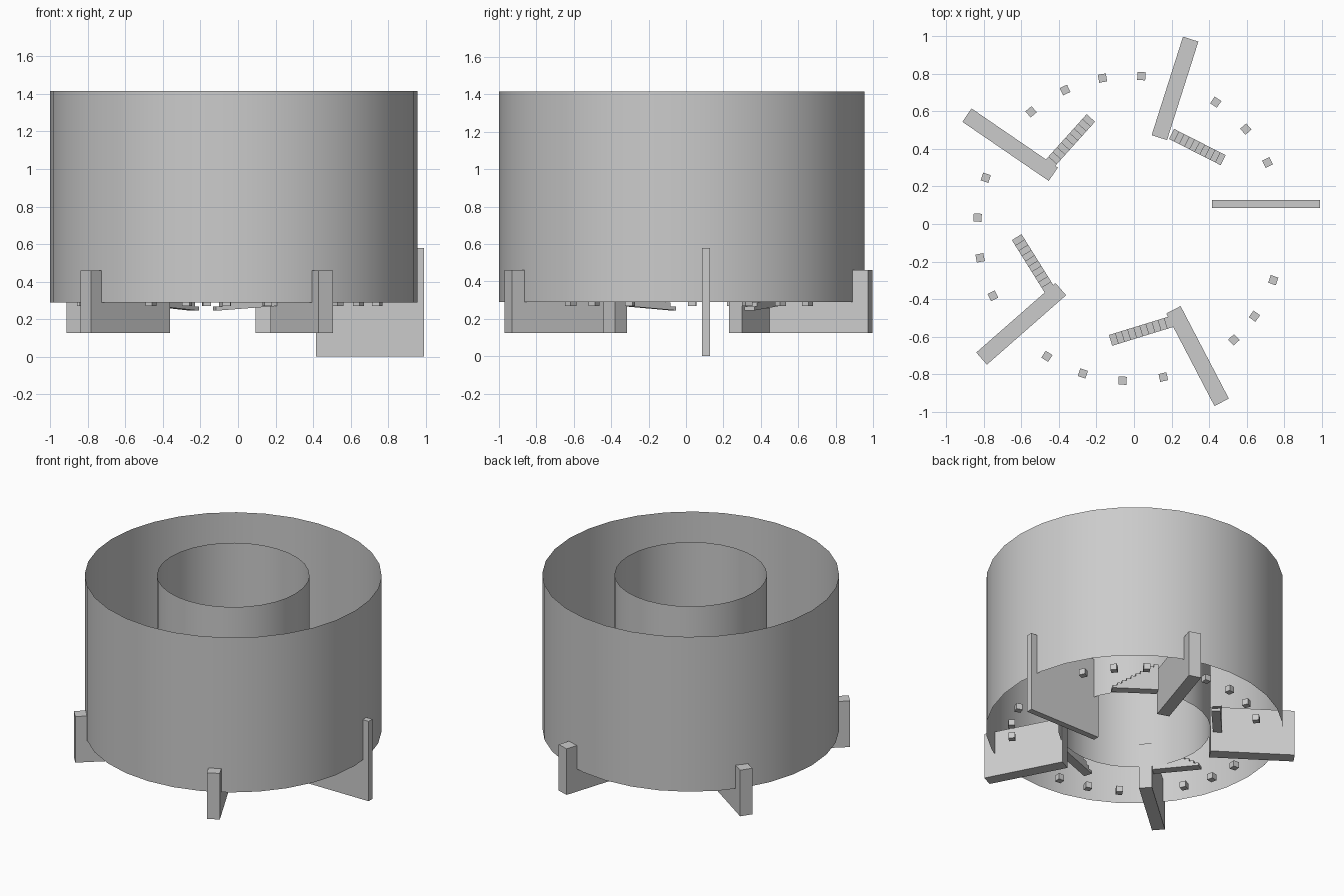
import bpy, bmesh, math
from mathutils import Vector, Matrix

if "Cube" in bpy.data.objects:
    bpy.data.objects.remove(bpy.data.objects["Cube"])

C = -0.0225  # shared x and y of the ring axis


def finish(name, bm, smooth=False):
    me = bpy.data.meshes.new(name)
    bm.to_mesh(me)
    bm.free()
    for p in me.polygons:
        p.use_smooth = smooth
    ob = bpy.data.objects.new(name, me)
    bpy.context.collection.objects.link(ob)
    return ob


def shell(name, radius, z0, z1):
    bm = bmesh.new()
    bmesh.ops.create_cone(bm, cap_ends=False, segments=32, radius1=radius, radius2=radius,
                          depth=z1 - z0, matrix=Matrix.Translation((C, C, (z0 + z1) / 2)))
    finish(name, bm, True)


def block(name, centre, size, angle):
    bm = bmesh.new()
    m = Matrix.Translation(centre) @ Matrix.Rotation(angle, 4, 'Z') @ Matrix.Diagonal((*size, 1))
    bmesh.ops.create_cube(bm, size=1, matrix=m)
    finish(name, bm)


def wall(name, a, b, width, z0, z1):
    a, b = Vector(a), Vector(b)
    d, mid = b - a, (a + b) / 2
    block(name, (mid.x, mid.y, (z0 + z1) / 2), (d.length, width, z1 - z0), math.atan2(d.y, d.x))


def stairs(name, low, high, width=0.06, z0=0.245, z1=0.46, steps=10):
    a, b = Vector(low), Vector(high)
    d = b - a
    side = Vector((-d.y, d.x)).normalized() * width / 2
    # side profile: slightly rising underside, stepped top
    prof = [(0, z0), (1, z0 + 0.025)]
    for i in range(steps, 0, -1):
        z = z0 + (z1 - z0) * i / steps
        prof += [(i / steps, z), ((i - 1) / steps, z)]
    bm = bmesh.new()
    vs = [bm.verts.new((*(a + d * t - side), z)) for t, z in prof]
    f = bm.faces.new(vs)
    ext = bmesh.ops.extrude_face_region(bm, geom=[f])
    bmesh.ops.translate(bm, vec=(*(side * 2), 0),
                        verts=[v for v in ext['geom'] if isinstance(v, bmesh.types.BMVert)])
    bmesh.ops.recalc_face_normals(bm, faces=bm.faces)
    finish(name, bm)


# Open thin cylinders
shell("outer_shell", 0.978, 0.29, 1.415)
shell("inner_shell", 0.502, 0.29, 1.415)

# Tall thin fin
wall("fin_wall", (0.415, 0.107), (0.99, 0.107), 0.043, 0.0, 0.58)

# Four radial walls, each with a flight of steps climbing to it
sets = [
    ((0.135, 0.46), (0.302, 0.985), (0.475, 0.34), (0.2, 0.48)),
    ((-0.43, 0.265), (-0.89, 0.58), (-0.23, 0.565), (-0.455, 0.315)),
    ((-0.39, -0.347), (-0.812, -0.717), (-0.625, -0.07), (-0.45, -0.35)),
    ((0.21, -0.457), (0.467, -0.95), (-0.125, -0.62), (0.2, -0.52)),
]
for i, (inner, outer, low, high) in enumerate(sets):
    wall(f"radial_wall_{i + 1}", inner, outer, 0.086, 0.125, 0.46)
    stairs(f"steps_{i + 1}", low, high)

# Ring of small cubes
for i, deg in enumerate([25.5, 40.5, 55.7, 85.6, 100.3, 115.1, 130.3, 160.7, 176, -168.8,
                         -153.7, -122.9, -107.9, -92.7, -77.3, -47, -35.2, -19.9]):
    t = math.radians(deg)
    block(f"small_cube_{i + 1}", (C + 0.813 * math.cos(t), C + 0.813 * math.sin(t), 0.291),
          (0.043, 0.043, 0.043), t)
